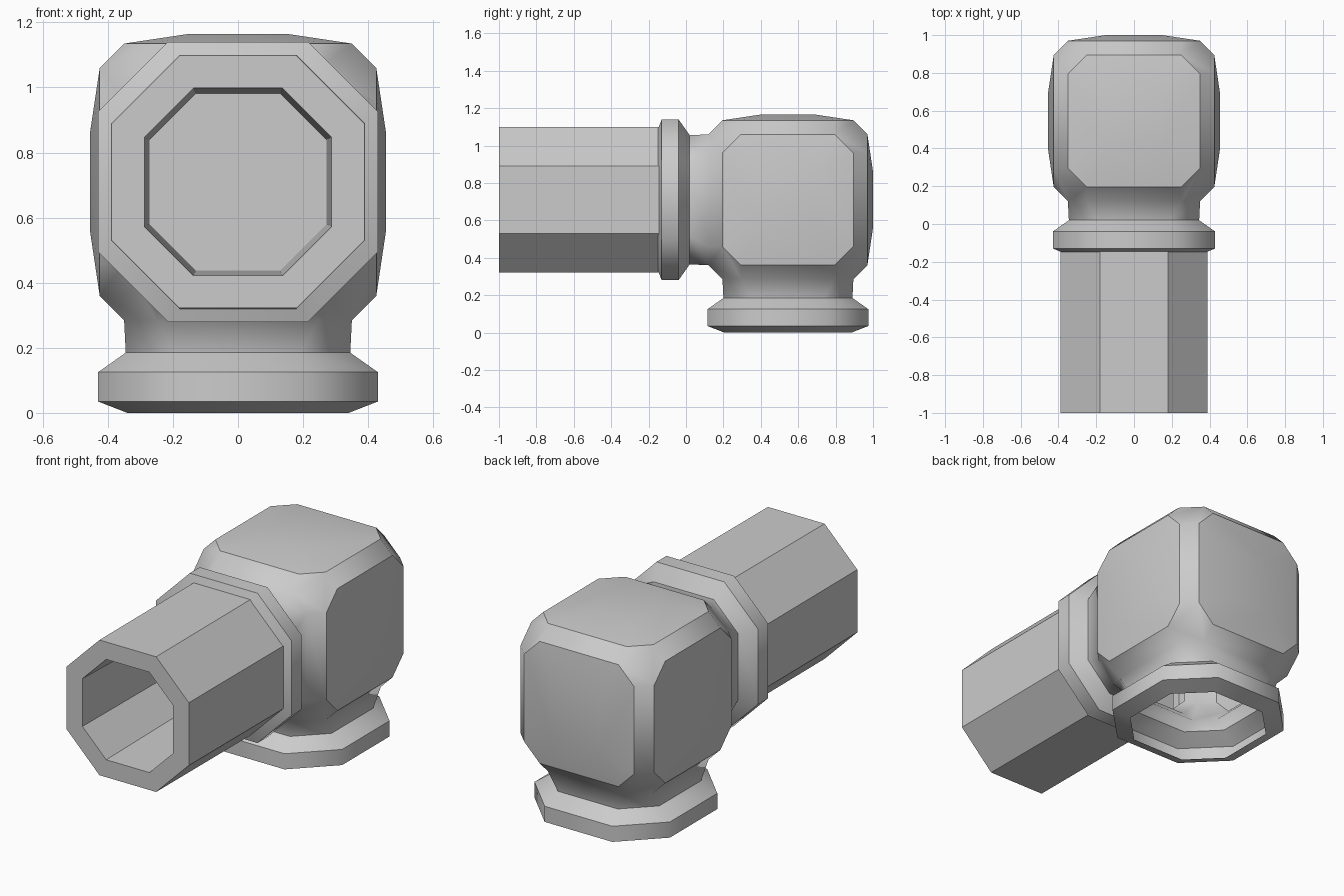
import bpy, bmesh
from itertools import permutations, product

if "Cube" in bpy.data.objects:
    bpy.data.objects.remove(bpy.data.objects["Cube"])

CENTRE = (0, 0.545, 0.71)


def loft(bm, rings, axis, cap=False):
    """Join octagons (half width, corner, distance) running along -y or -z."""
    loops = []
    for h, c, d in rings:
        pts = [(h, -c), (h, c), (c, h), (-c, h), (-h, c), (-h, -c), (-c, -h), (c, -h)]
        loops.append([bm.verts.new((u, -d, v) if axis == 1 else (u, v, -d)) for u, v in pts])
    for a, b in zip(loops, loops[1:]):
        for i in range(8):
            j = (i + 1) % 8
            bm.faces.new((a[i], a[j], b[j], b[i]))
    if cap:
        bm.faces.new(loops[0])
        bm.faces.new(loops[-1])


def finish(bm, name):
    bmesh.ops.recalc_face_normals(bm, faces=bm.faces[:])
    me = bpy.data.meshes.new(name)
    bm.to_mesh(me)
    bm.free()
    ob = bpy.data.objects.new(name, me)
    ob.location = CENTRE
    bpy.context.collection.objects.link(ob)


# Elbow body: bevelled cube with gently bulging panels
bm = bmesh.new()
points = {tuple(s * v for s, v in zip(signs, p))
          for p in permutations((0.35, 0.25, 0.425))
          for signs in product((-1, 1), repeat=3)}
for axis, side in ((0, 1), (0, -1), (1, 1), (2, 1)):
    for a, b in product((-0.15, 0.15), repeat=2):
        p = [a, b]
        p.insert(axis, side * 0.455)
        points.add(tuple(p))
for p in sorted(points):
    bm.verts.new(p)
bmesh.ops.convex_hull(bm, input=bm.verts[:])
bmesh.ops.dissolve_limit(bm, angle_limit=0.01, verts=bm.verts[:], edges=bm.edges[:])

# Open the front and bottom panels for the two necks
openings = [f for f in bm.faces
            if any(all(abs(v.co[k] + 0.425) < 1e-4 for v in f.verts) for k in (1, 2))]
bmesh.ops.delete(bm, geom=openings, context='FACES')

# Necks and flanges
flange = [(0.35, 0.25, 0.425), (0.345, 0.19, 0.525), (0.43, 0.215, 0.585),
          (0.43, 0.215, 0.675), (0.34, 0.17, 0.71)]
for axis in (1, 2):
    loft(bm, flange, axis)
bmesh.ops.remove_doubles(bm, verts=bm.verts[:], dist=0.0005)

# Smooth shading with crisp panel outlines and flange rings
for f in bm.faces:
    f.smooth = True
for e in bm.edges:
    for k in range(3):
        a, b = (v.co[k] for v in e.verts)
        if abs(a - b) < 1e-4:
            panel = abs(abs(a) - 0.425) < 1e-4 and not (k > 0 and a < 0)
            ring = k > 0 and a < -0.52
            if panel or ring:
                e.smooth = False
finish(bm, "elbow_body")

# Hollow octagonal pipe, closed at its inner end
bm = bmesh.new()
loft(bm, [(0.39, 0.18, 0.675), (0.388, 0.18, 1.545), (0.288, 0.137, 1.545),
          (0.272, 0.13, 0.70)], 1, cap=True)
finish(bm, "pipe")
